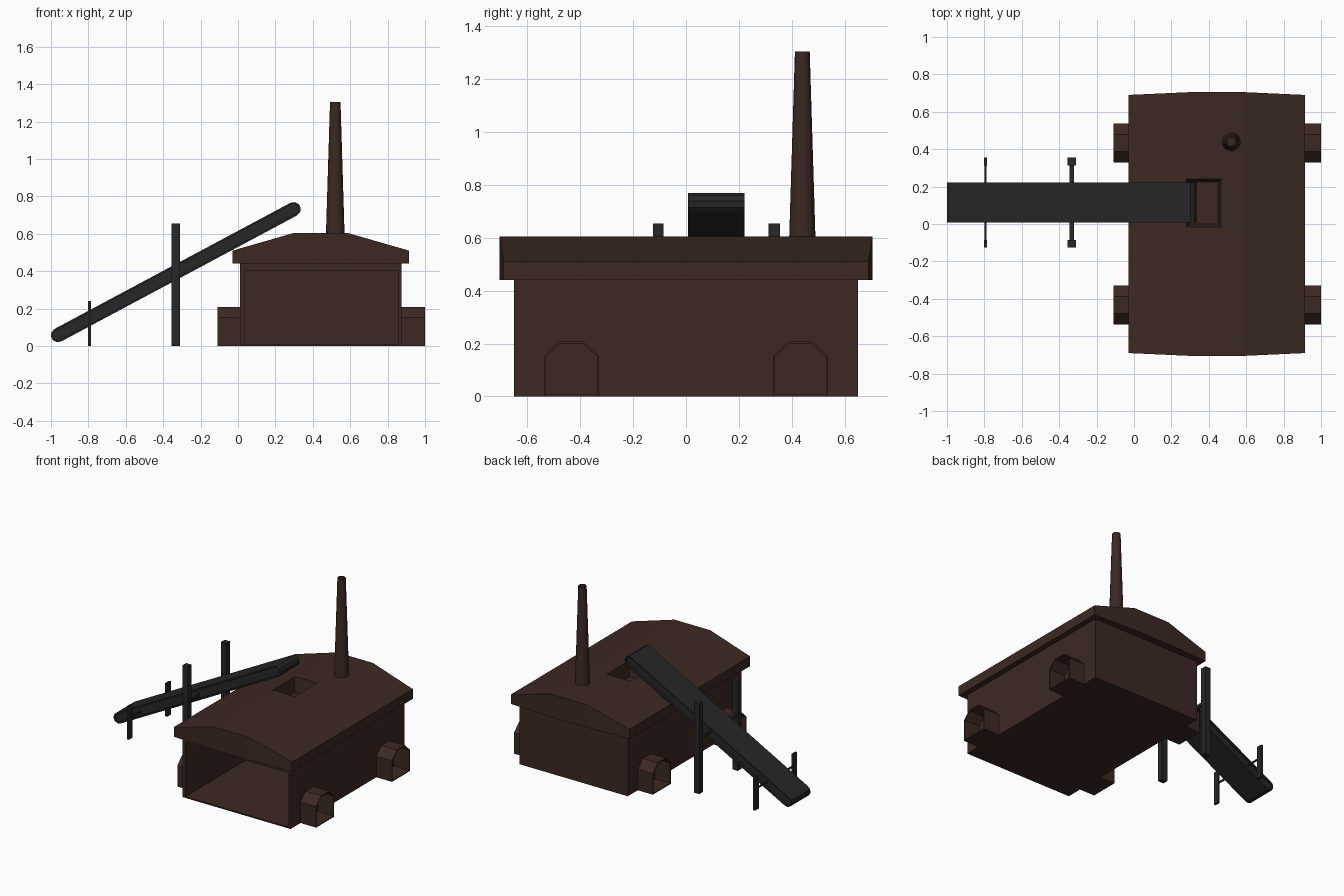
import bpy, bmesh
from math import sin, cos, pi, atan2, hypot

if "Cube" in bpy.data.objects:
    bpy.data.objects.remove(bpy.data.objects["Cube"])


def material(name, color):
    m = bpy.data.materials.new(name)
    m.diffuse_color = color
    m.use_nodes = True
    m.node_tree.nodes["Principled BSDF"].inputs["Base Color"].default_value = m.diffuse_color
    return m


brown = material("dark_brown", (0.045, 0.022, 0.017, 1))
black = material("dark_grey", (0.02, 0.02, 0.02, 1))


def loft(name, rings, mat):
    """Skin a list of equal-length point rings and cap both ends."""
    bm = bmesh.new()
    vs = [[bm.verts.new(p) for p in r] for r in rings]
    n = len(rings[0])
    for a, b in zip(vs, vs[1:]):
        for i in range(n):
            j = (i + 1) % n
            bm.faces.new((a[i], a[j], b[j], b[i]))
    bm.faces.new(vs[0][::-1])
    bm.faces.new(vs[-1])
    bmesh.ops.recalc_face_normals(bm, faces=bm.faces)
    me = bpy.data.meshes.new(name)
    bm.to_mesh(me)
    bm.free()
    me.materials.append(mat)
    ob = bpy.data.objects.new(name, me)
    bpy.context.collection.objects.link(ob)
    return ob


def rect_xz(x0, x1, z0, z1, y):
    return [(x0, y, z0), (x1, y, z0), (x1, y, z1), (x0, y, z1)]


def rect_xy(x0, x1, y0, y1, z):
    return [(x0, y0, z), (x1, y0, z), (x1, y1, z), (x0, y1, z)]


def box(name, x0, x1, y0, y1, z0, z1, mat):
    return loft(name, [rect_xy(x0, x1, y0, y1, z0), rect_xy(x0, x1, y0, y1, z1)], mat)


# Hall: hollow body, open at the front
loft("hall", [rect_xz(0.01, 0.875, 0, 0.45, 0.65), rect_xz(0.01, 0.875, 0, 0.45, -0.65),
              rect_xz(0.035, 0.855, 0.01, 0.40, -0.65), rect_xz(0.035, 0.855, 0.01, 0.40, 0.63)], brown)

# Roof: sections along x, slightly bulged gable ends
sections = [(-0.03, 0.51, 0.69), (0.30, 0.605, 0.705), (0.585, 0.605, 0.705), (0.915, 0.51, 0.69)]
roof = loft("roof", [[(x, -h, 0.44), (x, h, 0.44), (x, h, z), (x, -h, z)] for x, z, h in sections], brown)

# Tapered loading hatch cut into the roof
cutter = loft("hatch_cutter", [rect_xy(0.298, 0.450, 0.0, 0.225, 0.50),
                               rect_xy(0.280, 0.465, -0.016, 0.241, 0.61)], brown)
cutter.hide_render = True
mod = roof.modifiers.new("hatch", "BOOLEAN")
mod.object = cutter
mod.operation = "DIFFERENCE"
mod.solver = "EXACT"
bpy.context.view_layer.objects.active = roof
bpy.ops.object.modifier_apply(modifier=mod.name)
bpy.data.objects.remove(cutter)

# Chimney: tapered, hollow at the top
def circle(r, z, n=16):
    return [(0.52 + r * cos(2 * pi * i / n), 0.44 + r * sin(2 * pi * i / n), z) for i in range(n)]


loft("chimney", [circle(0.05, 0.59), circle(0.028, 1.305), circle(0.019, 1.305), circle(0.019, 1.10)], brown)

# Arched side openings, two on each long wall
def arch(x, yc, t):
    w, h = 0.103 - t, 0.208 - t
    c = 0.046 - t * 0.4
    return [(x, yc + y, z) for y, z in
            [(-w, t), (-w, 0.152), (-c, h), (c, h), (w, 0.152), (w, t)]]


for side, wall, end in (("left", 0.012, -0.11), ("right", 0.873, 1.0)):
    for place, yc in (("front", -0.433), ("back", 0.433)):
        loft(f"{side}_{place}_arch", [arch(wall, yc, 0), arch(end, yc, 0),
                                      arch(end, yc, 0.007), arch(wall, yc, 0.007)], brown)

# Conveyor belt: inclined stadium with recessed sides
A, B = (-0.963, 0.058), (0.298, 0.732)
slope = atan2(B[1] - A[1], B[0] - A[0])


def stadium(r, y, n=5):
    pts = []
    for (cx, cz), start in ((B, slope - pi / 2), (A, slope + pi / 2)):
        pts += [(cx + r * cos(start + pi * i / n), y, cz + r * sin(start + pi * i / n)) for i in range(n + 1)]
    return pts


loft("conveyor_belt", [stadium(0.028, 0.02), stadium(0.028, 0.007), stadium(0.038, 0.007),
                       stadium(0.038, 0.222), stadium(0.028, 0.222), stadium(0.028, 0.208)], black)

# Conveyor supports: post pairs with a crossbar
for label, x, hw, bar, zbar, top in (("tall", -0.333, 0.022, 0.013, 0.395, 0.655),
                                     ("short", -0.793, 0.008, 0.005, 0.150, 0.24)):
    box(f"{label}_front_post", x - hw, x + hw, -0.125, -0.085, 0, top, black)
    box(f"{label}_back_post", x - hw, x + hw, 0.312, 0.355, 0, top, black)
    box(f"{label}_crossbar", x - bar, x + bar, -0.10, 0.33, zbar - bar, zbar + bar, black)
